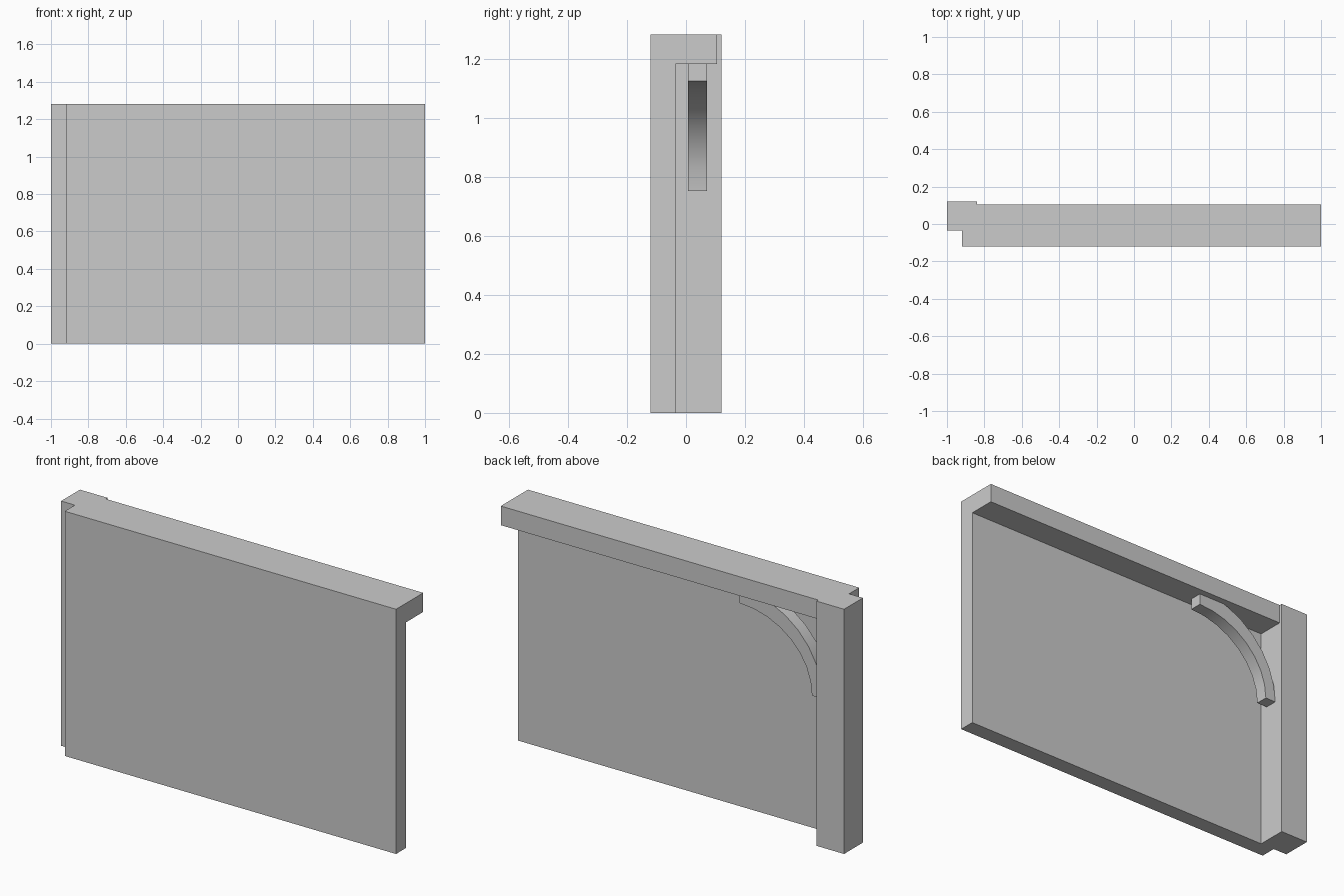
import bpy
import math

if "Cube" in bpy.data.objects:
    bpy.data.objects.remove(bpy.data.objects["Cube"])


def add_mesh(name, verts, faces):
    mesh = bpy.data.meshes.new(name)
    mesh.from_pydata(verts, [], faces)
    mesh.update()
    obj = bpy.data.objects.new(name, mesh)
    bpy.context.collection.objects.link(obj)
    return obj


def box(name, x0, x1, y0, y1, z0, z1):
    verts = [(x, y, z) for x in (x0, x1) for y in (y0, y1) for z in (z0, z1)]
    faces = [(0, 1, 3, 2), (4, 6, 7, 5), (0, 4, 5, 1),
             (2, 3, 7, 6), (0, 2, 6, 4), (1, 5, 7, 3)]
    return add_mesh(name, verts, faces)


# Plaster panel, timber post and top beam behind it
box("wall_panel", -0.92, 1.0, -0.12, -0.036, 0.0, 1.282)
box("corner_post", -1.0, -0.84, -0.036, 0.12, 0.0, 1.282)
box("top_beam", -0.84, 1.0, -0.036, 0.105, 1.182, 1.282)


# Curved brace: rectangular section swept over a quarter arc
def curved_brace(name, cx, cz, inner, outer, y0, y1, segments):
    verts, faces = [], []
    for i in range(segments + 1):
        a = math.pi / 2 * i / segments
        c, s = math.cos(a), math.sin(a)
        for (rx, rz), y in ((inner, y0), (inner, y1), (outer, y1), (outer, y0)):
            verts.append((cx - rx * c, y, cz + rz * s))
    for i in range(segments):
        for j in range(4):
            k = (j + 1) % 4
            faces.append((4 * i + j, 4 * i + 4 + j, 4 * i + 4 + k, 4 * i + k))
    n = 4 * segments
    faces += [(0, 1, 2, 3), (n + 3, n + 2, n + 1, n)]
    return add_mesh(name, verts, faces)


brace = curved_brace("curved_brace", -0.36, 0.752, (0.42, 0.372), (0.48, 0.455),
                     0.006, 0.071, 8)
bpy.context.view_layer.objects.active = brace
brace.select_set(True)
bpy.ops.object.shade_smooth_by_angle(angle=math.radians(30))
